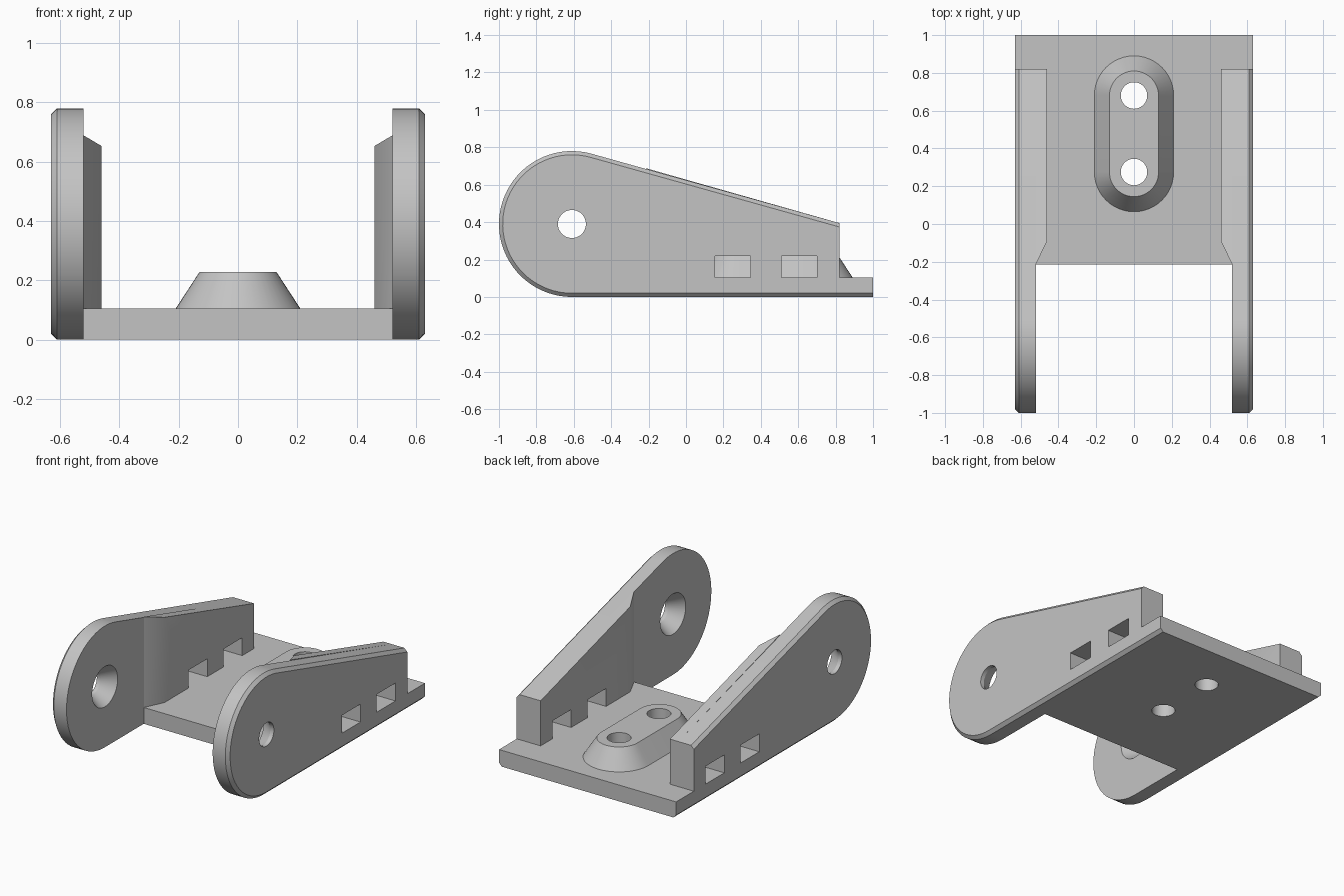
import bpy
import bmesh
from math import sin, cos, tan, asin, hypot, pi

cube = bpy.data.objects.get("Cube")
if cube:
    bpy.data.objects.remove(cube, do_unlink=True)

grey = bpy.data.materials.new("light_grey")
grey.use_nodes = True
colour = (0.55, 0.55, 0.55, 1)
grey.diffuse_color = colour
grey.node_tree.nodes["Principled BSDF"].inputs["Base Color"].default_value = colour

# Main dimensions
OUT, WALL, RIB = 0.63, 0.52, 0.46       # x of outer face, wall inside, rib inside
FRONT, REAR, BACK = -0.215, 0.82, 1.0   # y of base front, wall end, base end
FLOOR, END_Z, CHAMFER = 0.105, 0.395, 0.02
EYE_Y, EYE_Z = -0.61, 0.39              # pivot centre; its height is the lug radius
SLOPE = asin(EYE_Z / hypot(REAR - EYE_Y, END_Z - EYE_Z))


def loft(name, rings):
    """Skin a stack of equal-length rings and cap both ends."""
    bm = bmesh.new()
    loops = [[bm.verts.new(p) for p in ring] for ring in rings]
    n = len(loops[0])
    for a, b in zip(loops, loops[1:]):
        for i in range(n):
            j = (i + 1) % n
            bm.faces.new((a[i], a[j], b[j], b[i]))
    bm.faces.new(loops[0])
    bm.faces.new(loops[-1])
    bmesh.ops.remove_doubles(bm, verts=bm.verts, dist=1e-6)
    bmesh.ops.recalc_face_normals(bm, faces=bm.faces)
    mesh = bpy.data.meshes.new(name)
    bm.to_mesh(mesh)
    bm.free()
    mesh.materials.append(grey)
    obj = bpy.data.objects.new(name, mesh)
    bpy.context.collection.objects.link(obj)
    return obj


def box(name, x, y, z):
    corners = [(x[0], y[0]), (x[1], y[0]), (x[1], y[1]), (x[0], y[1])]
    return loft(name, [[(a, b, h) for a, b in corners] for h in z])


def circle(r, n=48):
    return [(r * cos(2 * pi * i / n), r * sin(2 * pi * i / n)) for i in range(n)]


def select(obj):
    bpy.ops.object.select_all(action='DESELECT')
    obj.select_set(True)
    bpy.context.view_layer.objects.active = obj


def cut(obj, cutter):
    """Subtract the cutter and discard it."""
    mod = obj.modifiers.new("cut", 'BOOLEAN')
    mod.operation, mod.solver, mod.object = 'DIFFERENCE', 'EXACT', cutter
    select(obj)
    bpy.ops.object.modifier_apply(modifier=mod.name)
    bpy.data.objects.remove(cutter, do_unlink=True)


def finish(obj, mirrored=False):
    select(obj)
    bpy.ops.object.shade_smooth_by_angle(angle=pi / 6)
    if mirrored:
        obj.modifiers.new("mirror", 'MIRROR').use_mirror_merge = False


def wall_ring(x, inset):
    """Wall outline: round lug, sloping top, short tail along the base."""
    r, steps = EYE_Z - inset, 40
    start, end = 1.5 * pi, pi / 2 - SLOPE
    pts = []
    for i in range(steps + 1):
        a = start + (end - start) * i / steps
        pts.append((x, EYE_Y + r * cos(a), EYE_Z + r * sin(a)))
    pts += [(x, REAR, END_Z - inset / cos(SLOPE)), (x, REAR, FLOOR),
            (x, BACK, FLOOR), (x, BACK, inset)]
    return pts


def top_z(y):
    return END_Z + (REAR - y) * tan(SLOPE)


# Side walls with chamfered outer edge and a pivot hole flared to the inside
walls = loft("side_walls", [wall_ring(WALL, 0), wall_ring(OUT - CHAMFER, 0),
                            wall_ring(OUT, CHAMFER)])
flare = [(WALL - 0.01, 0.136), (OUT - 0.025, 0.075), (OUT + 0.02, 0.075)]
cut(walls, loft("pivot_cutter", [[(x, EYE_Y + a, EYE_Z + b) for a, b in circle(r)]
                                 for x, r in flare]))

# Inner ribs that thicken the walls, tapered at the front
plan = [(WALL, FRONT), (RIB, -0.09), (RIB, REAR), (WALL, REAR)]
ribs = loft("inner_ribs", [[(x, y, FLOOR) for x, y in plan],
                           [(x, y, top_z(y)) for x, y in plan]])

# Rectangular slots through wall and rib
for y in ((0.155, 0.345), (0.51, 0.70)):
    cut(walls, box("wall_slot_cutter", (WALL - 0.02, OUT + 0.05), y, (FLOOR, 0.22)))
    cut(ribs, box("rib_slot_cutter", (RIB - 0.05, WALL + 0.05), y, (FLOOR - 0.05, 0.22)))

# Base plate and the sloped oblong boss on it
base = box("base_plate", (-WALL, WALL), (FRONT, BACK), (0, FLOOR))
HOLES = (0.275, 0.68)


def oblong(r, z):
    pts = []
    for y, start in ((HOLES[1], 0), (HOLES[0], pi)):
        for i in range(25):
            a = start + pi * i / 24
            pts.append((r * cos(a), y + r * sin(a), z))
    return pts


boss = loft("screw_boss", [oblong(0.21, FLOOR), oblong(0.13, 0.228)])

# Screw holes through boss and base
for part in (base, boss):
    for y in HOLES:
        cut(part, loft("screw_cutter", [[(a, y + b, z) for a, b in circle(0.07)]
                                        for z in (-0.05, 0.3)]))

finish(walls, True)
finish(ribs, True)
finish(base)
finish(boss)
